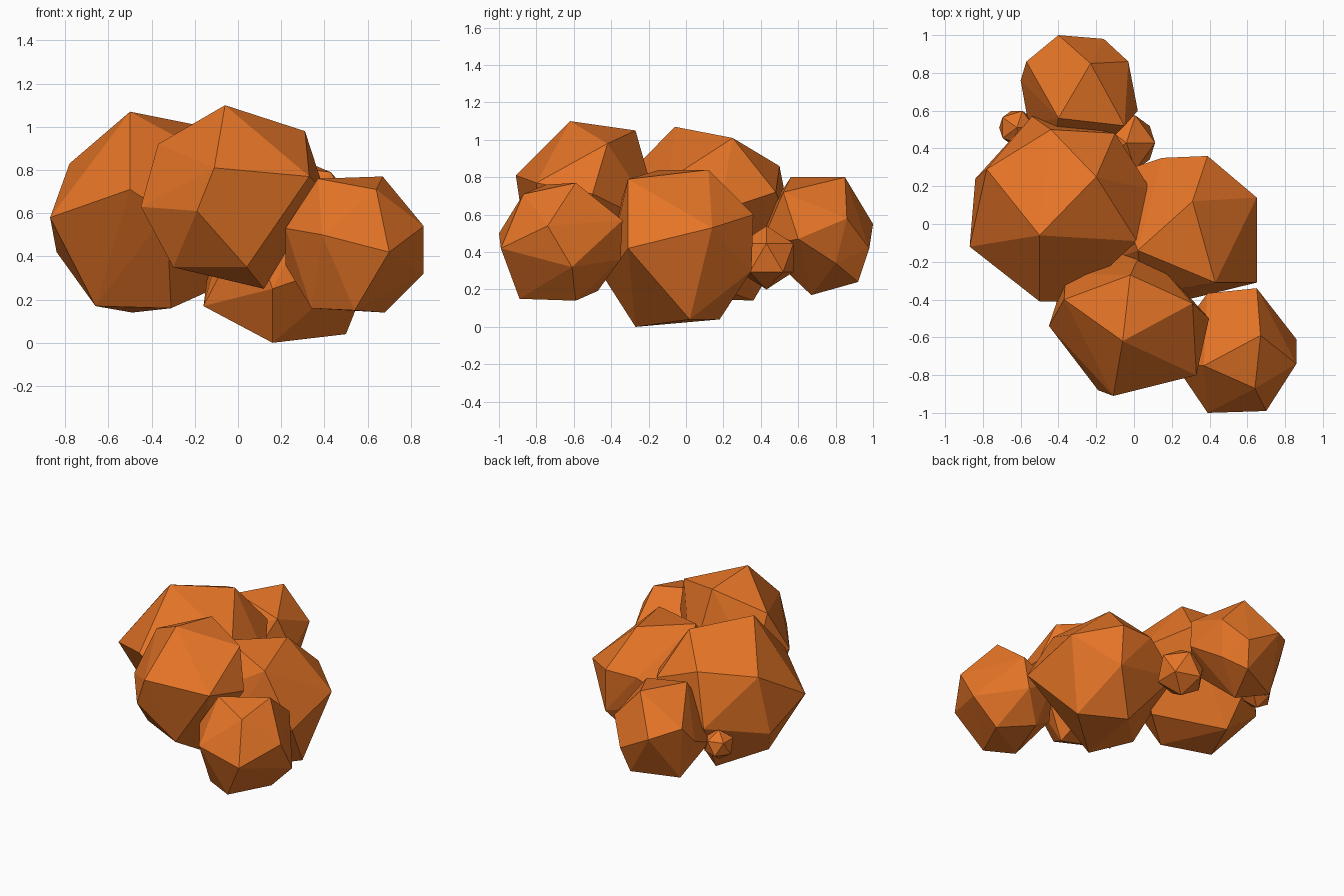
import bpy, bmesh
from mathutils import Vector

if "Cube" in bpy.data.objects:
    bpy.data.objects.remove(bpy.data.objects["Cube"])

orange = bpy.data.materials.new("orange")
orange.diffuse_color = (0.78, 0.175, 0.02, 1)
orange.use_nodes = True
orange.node_tree.nodes["Principled BSDF"].inputs["Base Color"].default_value = orange.diffuse_color


def finish(name, bm):
    bmesh.ops.recalc_face_normals(bm, faces=bm.faces)
    mesh = bpy.data.meshes.new(name)
    bm.to_mesh(mesh)
    bm.free()
    mesh.materials.append(orange)
    obj = bpy.data.objects.new(name, mesh)
    bpy.context.collection.objects.link(obj)


def boulder(name, centre, radius, corners):
    """Faceted lump: hull of its main corners, the hidden side mirrored through the centre."""
    c = Vector(centre)
    pts = [Vector(p) for p in corners]
    for p in list(pts):
        q = c - (p - c).normalized() * radius
        if all((q - o).length > 0.65 * radius for o in pts):
            pts.append(q)
    bm = bmesh.new()
    for p in pts:
        bm.verts.new(p)
    bmesh.ops.convex_hull(bm, input=bm.verts[:])
    loose = [v for v in bm.verts if not v.link_faces]
    bmesh.ops.delete(bm, geom=loose, context='VERTS')
    finish(name, bm)


def pebble(name, centre, radius):
    bm = bmesh.new()
    bmesh.ops.create_icosphere(bm, subdivisions=1, radius=radius)
    bmesh.ops.translate(bm, verts=bm.verts, vec=centre)
    finish(name, bm)


# large lump at the left
boulder("left_lump", (-.40, .07, .61), .48, [
    (-.5, -.06, 1.07), (-.2, .25, 1.01), (-.78, .29, .83), (-.87, -.12, .58),
    (-.5, -.41, .71), (-.44, .5, .86), (-.84, .24, .42), (-.33, -.41, .6),
    (-.66, 0, .17), (-.31, -.1, .16), (-.49, .36, .14), (.09, .18, .62),
    (-.1, .48, .72), (-.11, .05, .25), (-.54, .57, .5)])
# large lump at the front
boulder("front_lump", (-.03, -.52, .67), .43, [
    (-.06, -.62, 1.1), (.31, -.42, .98), (-.02, -.27, 1.05), (-.37, -.4, .92),
    (-.11, -.91, .81), (.33, -.8, .77), (-.45, -.54, .63), (-.19, -.88, .61),
    (-.3, -.6, .35), (.04, -.77, .35), (.12, -.6, .25)])
# low lump at the right
boulder("right_lump", (.23, 0, .43), .44, [
    (.31, .12, .84), (.65, .14, .53), (.65, -.31, .42), (.43, -.31, .79),
    (.02, -.14, .84), (.39, .36, .6), (.5, .02, .04), (.16, -.27, 0),
    (.2, .18, .04), (.4, .35, .3), (-.16, -.2, .17), (.16, -.43, .25),
    (.15, .35, .6)])
# smaller lump at the front right corner
boulder("corner_lump", (.54, -.67, .45), .34, [
    (.67, -.59, .77), (.64, -.87, .71), (.37, -.75, .76), (.86, -.74, .54),
    (.86, -.61, .32), (.7, -.99, .42), (.39, -1.0, .5), (.65, -.34, .57),
    (.54, -.89, .15), (.68, -.59, .14), (.22, -.75, .53), (.34, -.8, .16),
    (.6, -.35, .36)])
# smaller lump at the back
boulder("back_lump", (-.29, .70, .49), .33, [
    (-.4, .56, .8), (-.23, .85, .8), (-.03, .86, .58), (-.4, 1.0, .55),
    (-.16, .98, .42), (.02, .6, .47), (-.6, .76, .5), (-.3, .67, .17),
    (-.08, .8, .34), (-.57, .86, .62), (-.2, .92, .24), (-.5, .78, .22),
    (-.05, .52, .72)])
# small pebbles in the gaps
pebble("gap_pebble", (-.04, .43, .37), .17)
pebble("side_pebble", (-.62, .51, .39), .105)
